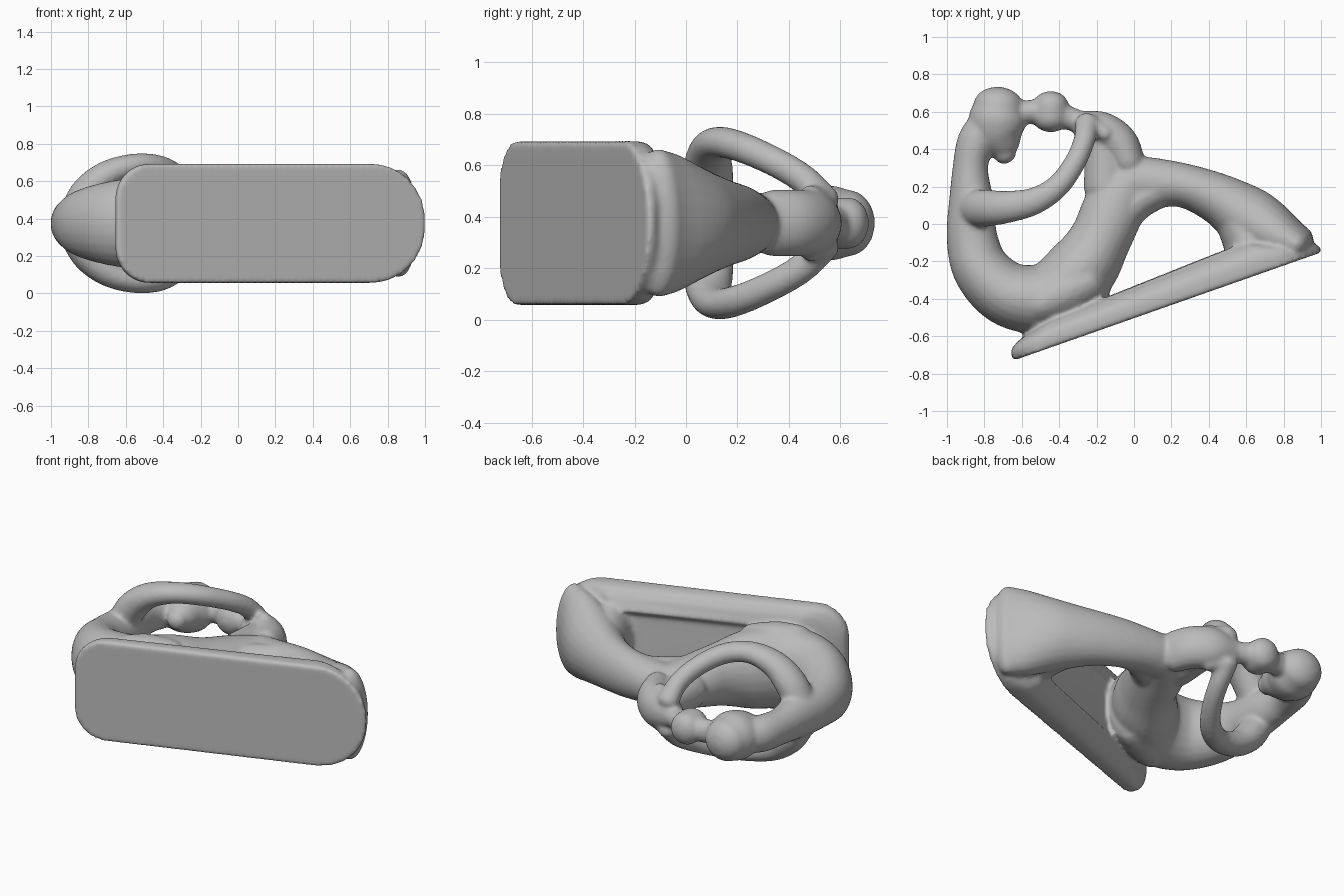
import bpy, bmesh, math
from mathutils import Vector

MID = 0.375                      # height of the mirror plane
UP = Vector((0, 0, 1))
START, END = Vector((-0.645, -0.73, 0)), Vector((1.005, -0.15, 0))   # sole line of the foot plate
along = (END - START).normalized()
inward = Vector((-along.y, along.x, 0))
length, half = (END - START).length, 0.318
bm = bmesh.new()


def skin(rings):
    """Close a stack of equal-sized rings into a solid."""
    loops = [[bm.verts.new(p) for p in ring] for ring in rings]
    n = len(loops[0])
    for a, b in zip(loops, loops[1:]):
        for i in range(n):
            j = (i + 1) % n
            bm.faces.new((a[i], a[j], b[j], b[i]))
    bm.faces.new(loops[0][::-1])
    bm.faces.new(loops[-1])


def spline(stations, steps=6):
    """Smooth interpolation through the stations."""
    p = [Vector(s) for s in stations]
    p = [p[0] * 2 - p[1]] + p + [p[-1] * 2 - p[-2]]
    out = []
    for k in range(1, len(p) - 2):
        a, b, c, d = p[k - 1:k + 3]
        for i in range(steps):
            t = i / steps
            out.append(0.5 * (2 * b + (c - a) * t + (2 * a - 5 * b + 4 * c - d) * t * t
                              + (3 * b - a - 3 * c + d) * t ** 3))
    return out + [p[-2]]


def limb(stations, sides=24):
    """Oval tube; station = x, y, height off the mirror plane, radius in plan, radius in z."""
    pts = spline(stations)
    pos = [Vector((q[0], q[1], MID + q[2])) for q in pts]
    frames = []
    for i, q in enumerate(pts):
        t = (pos[min(i + 1, len(pos) - 1)] - pos[max(i - 1, 0)]).normalized()
        frames.append((pos[i], t, q[3], q[4]))
    # rounded ends
    domes = [(0.94, 0.34), (0.77, 0.64), (0.5, 0.87), (0.15, 0.99)]

    def cap(f, sign):
        c, t, r, h = f
        return [(c + t * sign * d * min(r, h) * 0.8, t, r * k, h * k) for k, d in domes]
    frames = cap(frames[0], -1)[::-1] + frames + cap(frames[-1], 1)
    rings = []
    for c, t, r, h in frames:
        side = t.cross(UP).normalized()
        up = side.cross(t)
        rings.append([c + side * r * math.cos(a) + up * h * math.sin(a)
                      for a in (2 * math.pi * i / sides for i in range(sides))])
    skin(rings)


# Back, seat and lap in one curve
limb([(-0.79, 0.54, 0, 0.09, 0.10), (-0.845, 0.44, 0, 0.10, 0.11), (-0.875, 0.30, 0, 0.095, 0.11),
      (-0.87, 0.12, 0, 0.12, 0.135), (-0.865, -0.08, 0, 0.137, 0.15),
      (-0.81, -0.25, 0, 0.155, 0.19), (-0.66, -0.38, 0, 0.175, 0.23),
      (-0.45, -0.39, 0, 0.19, 0.25), (-0.28, -0.24, 0, 0.19, 0.24),
      (-0.18, -0.08, 0, 0.165, 0.19), (-0.105, 0.09, 0, 0.165, 0.155), (-0.03, 0.22, 0, 0.135, 0.13)])
# Join between lap and foot plate
limb([(-0.50, -0.43, 0, 0.14, 0.26), (-0.38, -0.37, 0, 0.17, 0.27), (-0.25, -0.31, 0, 0.15, 0.25)])
# Lower legs sweeping out to the plate
limb([(-0.02, 0.23, 0, 0.13, 0.13), (0.10, 0.22, 0, 0.135, 0.135), (0.27, 0.205, 0, 0.118, 0.15),
      (0.45, 0.135, 0, 0.137, 0.175), (0.61, 0.035, 0, 0.168, 0.22),
      (0.75, -0.053, 0, 0.152, 0.27), (0.87, -0.11, 0, 0.108, 0.29)])
# Fillets under the knees and above the heels
limb([(-0.05, 0.07, 0, 0.11, 0.13), (0.03, 0.13, 0, 0.10, 0.13), (0.12, 0.18, 0, 0.10, 0.13)])
limb([(0.55, 0.03, 0, 0.12, 0.19), (0.61, -0.10, 0, 0.135, 0.23), (0.63, -0.18, 0, 0.16, 0.27)])
# Large head with pointed chin
limb([(-0.725, 0.63, 0, 0.135, 0.13), (-0.73, 0.56, 0, 0.155, 0.147),
      (-0.722, 0.48, 0, 0.14, 0.13), (-0.70, 0.41, 0, 0.095, 0.09), (-0.69, 0.37, 0, 0.06, 0.06)])
# Small head and neck
limb([(-0.445, 0.635, 0, 0.095, 0.10), (-0.445, 0.57, 0, 0.10, 0.10)])
limb([(-0.60, 0.60, 0, 0.06, 0.07), (-0.45, 0.595, 0, 0.07, 0.075), (-0.30, 0.55, 0, 0.06, 0.06)])
# Small body, from shoulders down to the knees
limb([(-0.27, 0.53, 0, 0.078, 0.09), (-0.17, 0.50, 0, 0.10, 0.125),
      (-0.08, 0.43, 0, 0.103, 0.13), (-0.03, 0.33, 0, 0.09, 0.13)])
limb([(-0.17, 0.45, 0, 0.09, 0.10), (-0.155, 0.33, 0, 0.11, 0.11), (-0.145, 0.20, 0, 0.125, 0.12)])
# Mirrored arms with hands resting on the small body
for s in (1, -1):
    limb([(-0.87, 0.08, s * 0.05, 0.10, 0.09), (-0.80, 0.085, s * 0.17, 0.10, 0.09),
          (-0.69, 0.09, s * 0.265, 0.088, 0.075), (-0.54, 0.12, s * 0.312, 0.074, 0.062),
          (-0.41, 0.20, s * 0.30, 0.063, 0.06), (-0.315, 0.33, s * 0.245, 0.058, 0.058),
          (-0.265, 0.45, s * 0.175, 0.058, 0.058), (-0.25, 0.54, s * 0.085, 0.065, 0.06)])
    limb([(-0.25, 0.54, s * 0.09, 0.055, 0.045), (-0.15, 0.48, s * 0.115, 0.04, 0.035)])

# Keep every limb above the flat sole
for v in bm.verts:
    d = (v.co - START).dot(inward)
    if d < 0.02:
        v.co += inward * (0.02 - d)

# Tilted foot plate: rounded outline, domed towards the middle
outline = []
for cx, cz, r, a0 in ((length - 0.3, half - 0.3, 0.3, 0), (0.19, half - 0.19, 0.19, 90),
                      (0.19, -half + 0.19, 0.19, 180), (length - 0.3, -half + 0.3, 0.3, 270)):
    for i in range(9):
        a = math.radians(a0 + i * 11.25)
        outline.append((cx + r * math.cos(a), cz + r * math.sin(a)))


def plate_ring(level, scale):
    ring = []
    for u, z in outline:
        u = length / 2 + (u - length / 2) * (1 - (1 - scale) * 0.4)
        f = u / length
        thick = 0.09 + 0.12 * min(1, f / 0.35) if f < 0.75 else 0.21 - 0.6 * (f - 0.75)
        ring.append(START + along * u + inward * level * thick + UP * (MID + z * scale))
    return ring


skin([plate_ring(*s) for s in ((0, 1), (0.48, 1), (0.7, 0.96), (0.88, 0.84), (1.0, 0.6))])

bmesh.ops.recalc_face_normals(bm, faces=bm.faces)
mesh = bpy.data.meshes.new("seated_figures")
bm.to_mesh(mesh)
bm.free()
obj = bpy.data.objects.new("seated_figures", mesh)
bpy.context.collection.objects.link(obj)

stone = bpy.data.materials.new("grey_stone")
stone.diffuse_color = (0.5, 0.5, 0.5, 1)
mesh.materials.append(stone)

# Fuse the parts into one soft carved surface
fuse = obj.modifiers.new("fuse", 'REMESH')
fuse.mode = 'VOXEL'
fuse.voxel_size = 0.012
fuse.use_smooth_shade = True
soften = obj.modifiers.new("soften", 'SMOOTH')
soften.factor = 0.5
soften.iterations = 10
